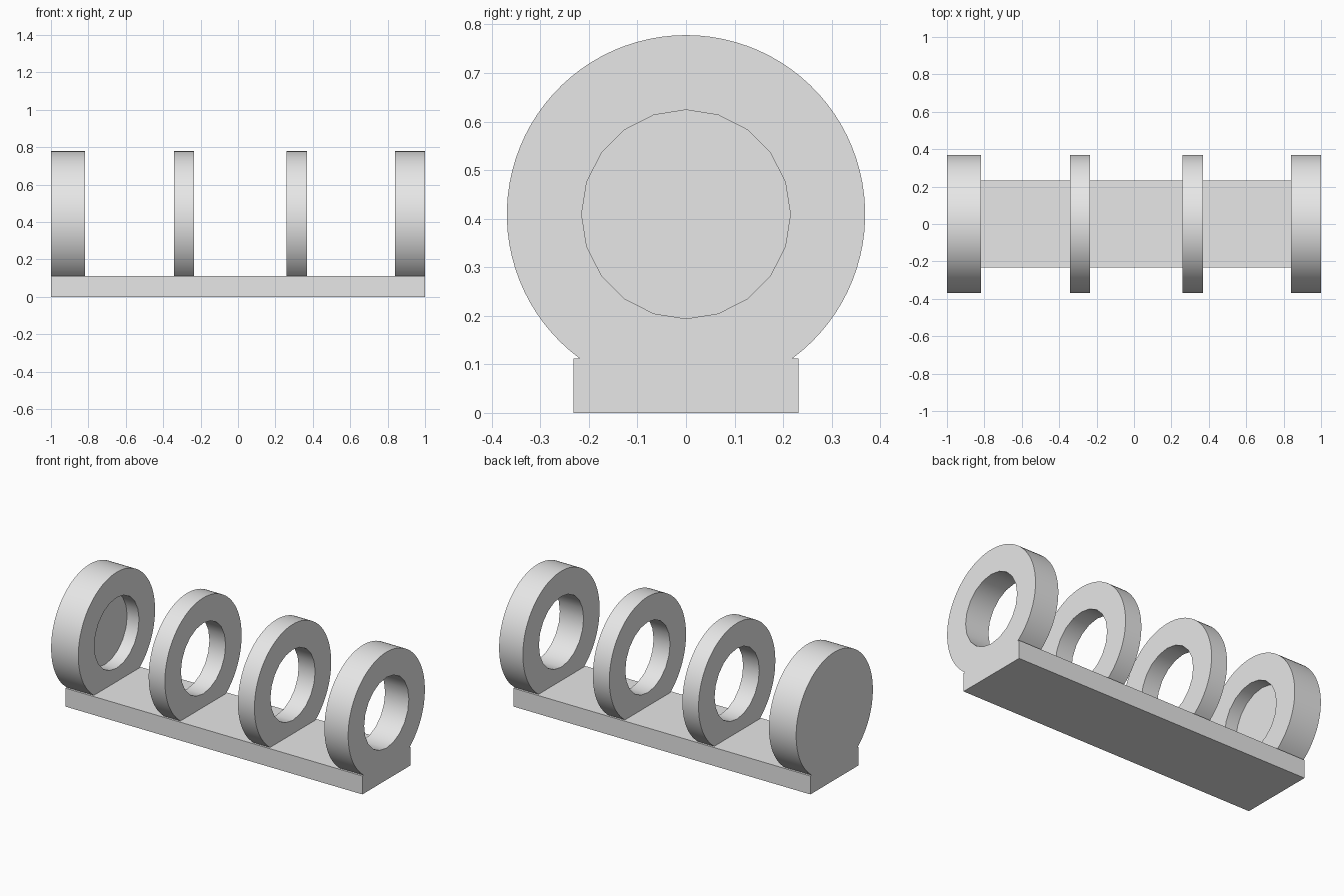
import bpy, bmesh
from math import pi, asin, cos, sin, radians

if "Cube" in bpy.data.objects:
    bpy.data.objects.remove(bpy.data.objects["Cube"])

BASE_TOP, HALF_WIDTH = 0.112, 0.232
CENTRE_Z, OUTER, BORE = 0.409, 0.369, 0.215

grey = bpy.data.materials.new("light grey")
grey.use_nodes = True
grey.diffuse_color = (0.8, 0.8, 0.8, 1)
grey.node_tree.nodes["Principled BSDF"].inputs["Base Color"].default_value = (0.8, 0.8, 0.8, 1)


def finish(name, bm):
    bmesh.ops.recalc_face_normals(bm, faces=bm.faces)
    mesh = bpy.data.meshes.new(name)
    bm.to_mesh(mesh)
    bm.free()
    mesh.materials.append(grey)
    obj = bpy.data.objects.new(name, mesh)
    bpy.context.collection.objects.link(obj)
    bpy.ops.object.select_all(action='DESELECT')
    obj.select_set(True)
    bpy.context.view_layer.objects.active = obj
    bpy.ops.object.shade_smooth_by_angle(angle=radians(30))


def loop(bm, x, radius, angles):
    return [bm.verts.new((x, radius * cos(a), CENTRE_Z + radius * sin(a))) for a in angles]


def edges(bm, verts):
    return [bm.edges.get(p) or bm.edges.new(p) for p in zip(verts, verts[1:] + verts[:1])]


def wall(bm, a, b):
    for i in range(len(a)):
        bm.faces.new((a[i - 1], a[i], b[i], b[i - 1]))


# Outer arc is cut off where it meets the base; the bore is a coarser circle
start = asin((BASE_TOP - CENTRE_Z) / OUTER)
ARC = [start + (pi - 2 * start) * i / 72 for i in range(73)]
CIRCLE = [2 * pi * i / 20 for i in range(20)]


def ring(name, x0, x1, bore_from=None):
    """Ring support from x0 to x1; bore_from gives a blind bore open at x1."""
    bm = bmesh.new()
    blind = bore_from is not None
    outer = [loop(bm, x, OUTER, ARC) for x in (x0, x1)]
    inner = [loop(bm, x, BORE, CIRCLE) for x in (bore_from if blind else x0, x1)]
    wall(bm, *outer)
    wall(bm, *inner)
    for k in (0, 1):
        if blind and k == 0:
            bm.faces.new(outer[0])
            bm.faces.new(inner[0])
        else:
            bmesh.ops.triangle_fill(bm, use_beauty=True,
                                    edges=edges(bm, outer[k]) + edges(bm, inner[k]))
    finish(name, bm)


# Base plate
bm = bmesh.new()
bmesh.ops.create_cube(bm, size=1)
for v in bm.verts:
    v.co = (v.co.x * 2, v.co.y * 2 * HALF_WIDTH, (v.co.z + 0.5) * BASE_TOP)
finish("base_plate", bm)

# Ring supports, the first closed at its outer end
ring("closed_end_ring", -1, -0.817, bore_from=-0.897)
ring("middle_ring_right", -0.343, -0.234)
ring("middle_ring_left", 0.258, 0.369)
ring("open_end_ring", 0.84, 1)
